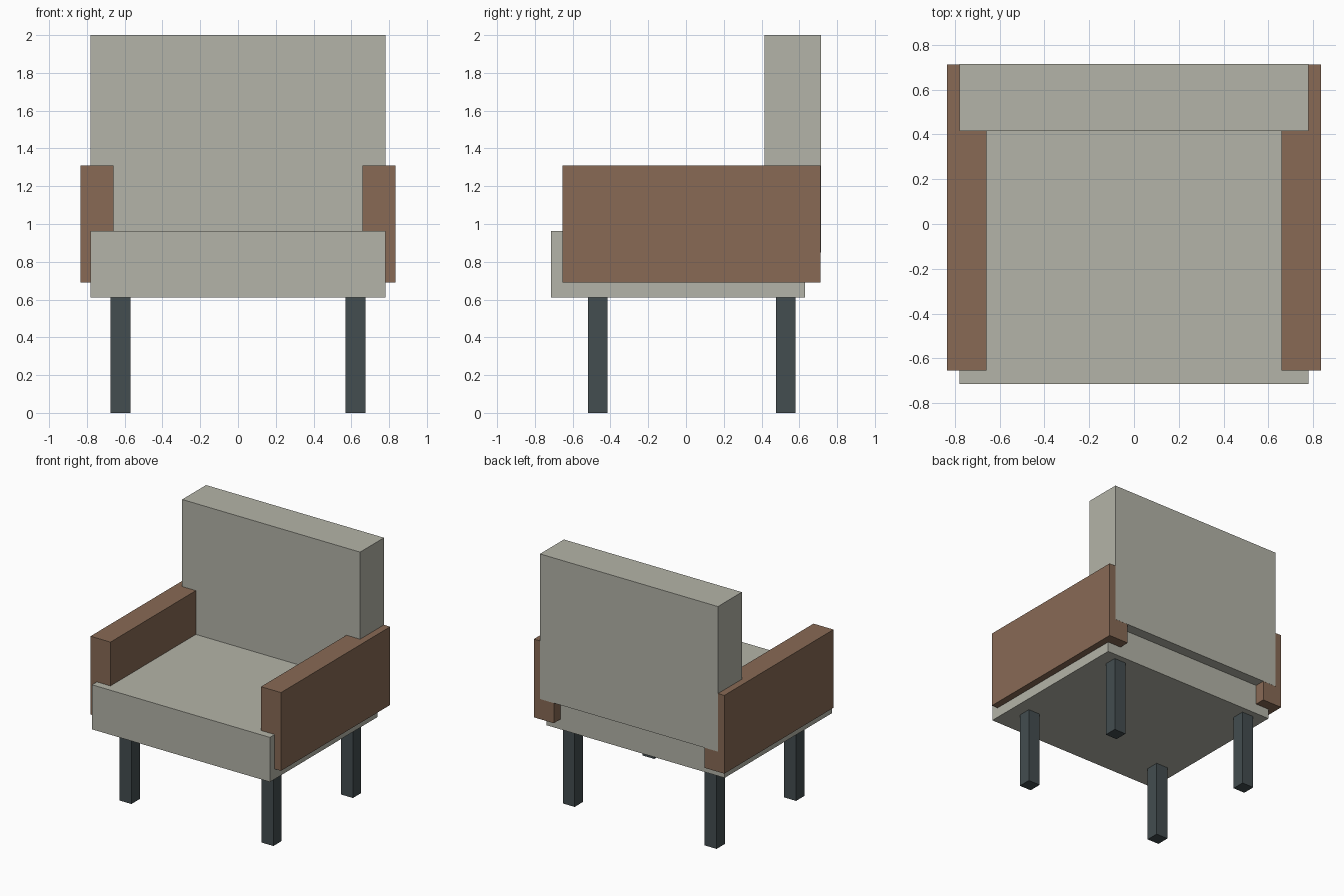
import bpy

cube = bpy.data.objects.get("Cube")
if cube:
    bpy.data.objects.remove(cube, do_unlink=True)


def material(name, colour):
    mat = bpy.data.materials.new(name)
    mat.use_nodes = True
    mat.diffuse_color = (*colour, 1)
    mat.node_tree.nodes["Principled BSDF"].inputs["Base Color"].default_value = (*colour, 1)
    return mat


def box(name, x, y, z, mat):
    """Add a box spanning the given (low, high) range on each axis."""
    spans = (x, y, z)
    bpy.ops.mesh.primitive_cube_add(size=1, location=[(a + b) / 2 for a, b in spans])
    obj = bpy.context.object
    obj.name = name
    obj.scale = [b - a for a, b in spans]
    bpy.ops.object.transform_apply(location=False, rotation=False, scale=True)
    obj.data.materials.append(mat)
    return obj


fabric = material("grey_fabric", (0.456, 0.456, 0.392))
wood = material("brown_wood", (0.246, 0.144, 0.091))
metal = material("dark_metal", (0.056, 0.074, 0.080))

# Upholstery
box("seat", (-0.78, 0.78), (-0.714, 0.63), (0.61, 0.963), fabric)
box("backrest", (-0.78, 0.78), (0.415, 0.714), (0.85, 2.0), fabric)

# Armrests and legs, mirrored left and right
for side, s in (("left", 1), ("right", -1)):
    box(f"{side}_armrest", sorted((s * 0.66, s * 0.835)), (-0.654, 0.713), (0.69, 1.31), wood)
    for end, y in (("front", -0.468), ("back", 0.528)):
        box(f"{end}_{side}_leg", sorted((s * 0.57, s * 0.674)),
            (y - 0.052, y + 0.052), (0, 0.61), metal)
